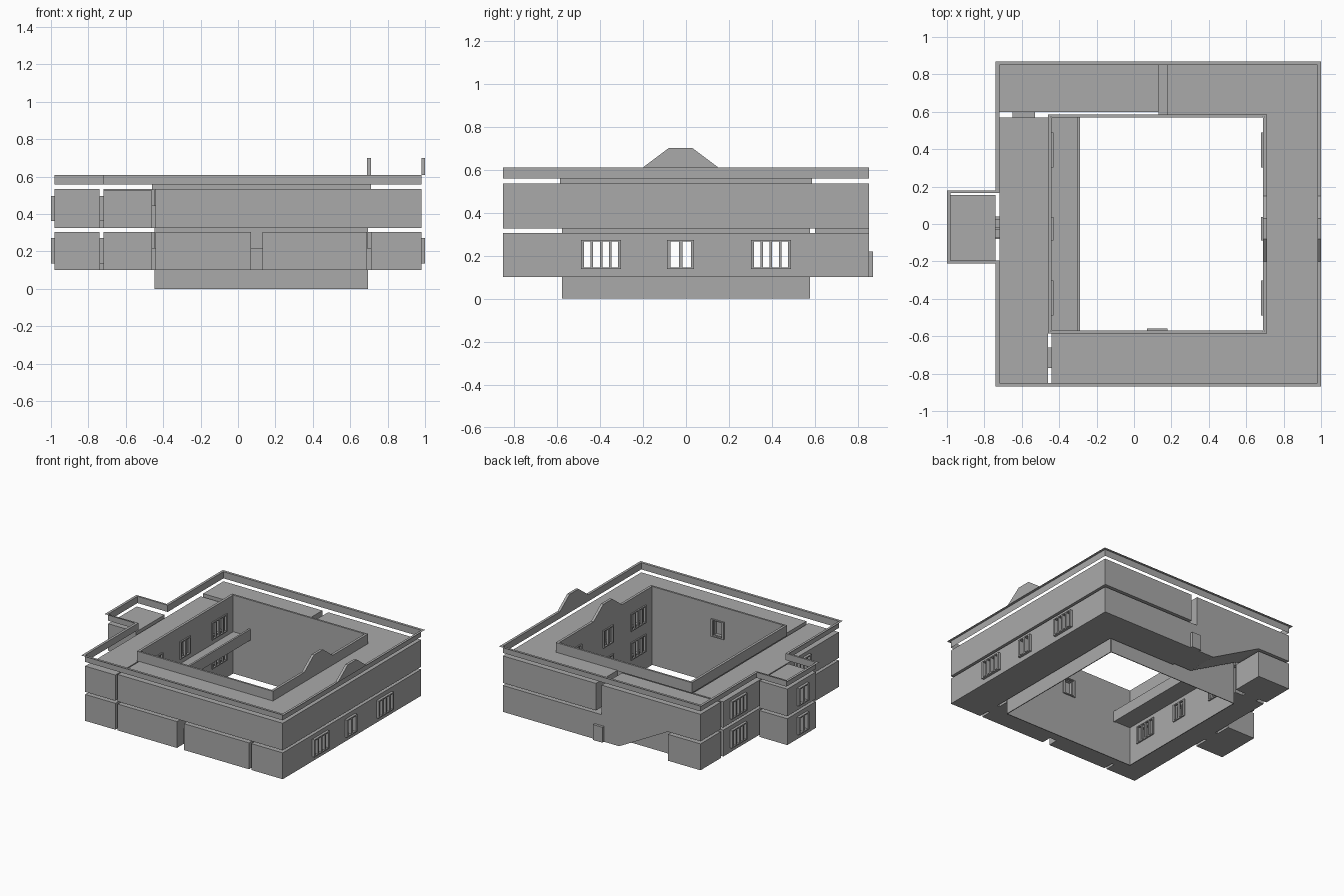
import bpy, bmesh

if "Cube" in bpy.data.objects:
    bpy.data.objects.remove(bpy.data.objects["Cube"])

gray = bpy.data.materials.new("wall_gray")
gray.diffuse_color = (0.4, 0.4, 0.4, 1)
gray.use_nodes = True
gray.node_tree.nodes["Principled BSDF"].inputs["Base Color"].default_value = gray.diffuse_color


def finish(name, bm):
    bmesh.ops.recalc_face_normals(bm, faces=bm.faces[:])
    me = bpy.data.meshes.new(name)
    bm.to_mesh(me)
    bm.free()
    me.materials.append(gray)
    ob = bpy.data.objects.new(name, me)
    bpy.context.collection.objects.link(ob)
    return ob


def add_prism(bm, pts, a, b, axis="z"):
    """Extrude a profile: in plan from z=a to b, or in elevation along an axis."""
    place = {"z": lambda p, h: (p[0], p[1], h),
             "y": lambda p, h: (p[0], h, p[1]),
             "x": lambda p, h: (h, p[0], p[1])}[axis]
    lo = [bm.verts.new(place(p, a)) for p in pts]
    hi = [bm.verts.new(place(p, b)) for p in pts]
    bm.faces.new(lo[::-1])
    bm.faces.new(hi)
    n = len(pts)
    for i in range(n):
        j = (i + 1) % n
        bm.faces.new((lo[i], lo[j], hi[j], hi[i]))


def add_box(bm, x0, x1, y0, y1, z0, z1):
    add_prism(bm, [(x0, y0), (x1, y0), (x1, y1), (x0, y1)], z0, z1)


def prism(name, pts, a, b, axis="z"):
    bm = bmesh.new()
    add_prism(bm, pts, a, b, axis)
    return finish(name, bm)


def boxes(name, dims):
    bm = bmesh.new()
    for d in dims:
        add_box(bm, *d)
    return finish(name, bm)


LOW, UP = (0.10, 0.305), (0.325, 0.535)
WIN_LOW, WIN_UP = (0.145, 0.265), (0.37, 0.49)
WINDOWS = [(-0.48, -0.31, 4), (-0.08, 0.03, 2), (0.31, 0.48, 4)]   # y0, y1, panes
cut_me = []

# ground floor rooms
boxes("lower_south_west_room", [(-0.44, 0.07, -0.85, -0.585, *LOW)])
boxes("lower_south_east_room", [(0.13, 0.69, -0.85, -0.585, *LOW)])
boxes("lower_north_west_room", [(-0.72, -0.44, 0.60, 0.85, *LOW)])
cut_me.append(prism("lower_east_wing", [(0.71, -0.85), (0.98, -0.85), (0.98, 0.85),
                                        (0.13, 0.85), (0.13, 0.585), (0.71, 0.585)], *LOW))
cut_me.append(boxes("lower_west_room", [(-0.72, -0.46, -0.85, 0.57, *LOW)]))
cut_me.append(boxes("lower_bay", [(-0.98, -0.74, -0.195, 0.155, *LOW)]))

# upper floor rooms
cut_me.append(prism("upper_main_wing", [(-0.44, -0.85), (0.98, -0.85), (0.98, 0.85), (0.18, 0.85),
                                        (0.18, 0.585), (0.71, 0.585), (0.71, -0.585), (-0.44, -0.585)], *UP))
cut_me.append(boxes("upper_west_room", [(-0.72, -0.46, -0.85, 0.57, UP[0], 0.525)]))
cut_me.append(boxes("upper_bay", [(-0.98, -0.74, -0.195, 0.155, *UP)]))

# stair hall with sloping underside
prism("stair_hall", [(0.13, 0.1), (-0.02, 0.1), (-0.44, 0.325), (-0.72, 0.325),
                     (-0.72, 0.535), (0.13, 0.535)], 0.60, 0.85, "y")

# door links in the gaps between rooms
links = []
for z in (0.10, 0.325):
    links.append((-0.46, -0.44, -0.77, -0.66, z, z + 0.12))
    links.append((-0.65, -0.53, 0.57, 0.60, z, z + 0.12))
links += [(0.07, 0.13, -0.77, -0.66, 0.1, 0.22), (0.69, 0.71, -0.77, -0.66, 0.1, 0.22)]
boxes("door_links", links)
cut_me.append(boxes("bay_door_links", [(-0.74, -0.72, -0.08, 0.04, z, z + 0.12) for z in (0.10, 0.325)]))
boxes("back_door", [(0.11, 0.19, 0.85, 0.87, 0.1, 0.22)])

# courtyard walls, one thin panel per side
T = 0.006
cut_me.append(boxes("court_west_wall", [(-0.44 - T, -0.44, -0.57, 0.57, 0, 0.61)]))
cut_me.append(boxes("court_east_wall", [(0.69, 0.69 + T, -0.57, 0.57, 0, 0.61)]))
cut_me.append(boxes("court_south_wall", [(-0.44, 0.69, -0.57 - T, -0.57, 0, 0.61)]))
boxes("court_north_wall", [(-0.44, 0.69, 0.57, 0.57 + T, 0, 0.61)])

# courtyard parapet above the roof
boxes("court_parapet", [(-0.46, -0.44 - T, -0.585, 0.585, 0.53, 0.61),
                        (0.69 + T, 0.71, -0.585, 0.585, 0.53, 0.61),
                        (-0.44 - T, 0.69 + T, -0.585, -0.57 - T, 0.53, 0.61),
                        (-0.44 - T, 0.69 + T, 0.57 + T, 0.585, 0.53, 0.61)])

# balcony walkway with solid railing
boxes("balcony", [(-0.44, -0.305, -0.57, 0.57, 0.305, 0.325),
                  (-0.305, -0.29, -0.57, 0.57, 0.30, 0.385)])

# outer parapet: upright band and outward lip
inner = [(0.98, -0.85), (0.98, 0.85), (-0.72, 0.85), (-0.72, 0.165),
         (-0.98, 0.165), (-0.98, -0.195), (-0.72, -0.195), (-0.72, -0.85)]
outer = [(1.0, -0.87), (1.0, 0.87), (-0.74, 0.87), (-0.74, 0.18),
         (-1.0, 0.18), (-1.0, -0.21), (-0.74, -0.21), (-0.74, -0.87)]
bm = bmesh.new()
rings = [[bm.verts.new((x, y, z)) for x, y in pts]
         for pts, z in ((inner, 0.558), (inner, 0.61), (outer, 0.61))]
for r, s in zip(rings, rings[1:]):
    for i in range(8):
        j = (i + 1) % 8
        bm.faces.new((r[i], r[j], s[j], s[i]))
finish("outer_parapet", bm)

# curved-style gables on the east side
gable = [(-0.20, 0.61), (0.15, 0.61), (0.03, 0.70), (-0.08, 0.70)]
prism("outer_gable", gable, 0.98, 1.0, "x")
prism("inner_gable", gable, 0.69, 0.71, "x")

# window frames, pierced by the same cutter as the walls
M = 0.008
frames = []


def frame(x0, x1, y0, y1, zs):
    frames.append((x0, x1, y0 - M, y1 + M, zs[0] - M, zs[1] + M))


cutter = bmesh.new()
for y0, y1, n in WINDOWS:
    west = -0.98 if n == 2 else -0.72
    for zs in (WIN_LOW, WIN_UP):
        frame(west - 0.02, west, y0, y1, zs)
        frame(-0.44, -0.43, y0, y1, zs)
        frame(0.68, 0.69, y0, y1, zs)
    frame(0.98, 1.0, y0, y1, WIN_LOW)
    step = (y1 - y0) / n
    for i in range(n):
        a, b = y0 + step * (i + 0.14), y0 + step * (i + 0.86)
        add_box(cutter, -1.1, 1.1, a, b, *WIN_LOW)
        add_box(cutter, -1.1, -0.35, a, b, *WIN_UP)
        add_box(cutter, 0.6, 0.74, a, b, *WIN_UP)
frames.append((0.07, 0.18, -0.57, -0.56, 0.362, 0.498))
add_box(cutter, 0.085, 0.165, -0.61, -0.5, *WIN_UP)
cut_me.append(boxes("window_frames", frames))

# cut all window openings
cut_ob = finish("window_cutter", cutter)
cut_ob.hide_render = True
cut_ob.display_type = "WIRE"
for ob in cut_me:
    mod = ob.modifiers.new("window_openings", "BOOLEAN")
    mod.operation = "DIFFERENCE"
    mod.solver = "EXACT"
    mod.object = cut_ob
